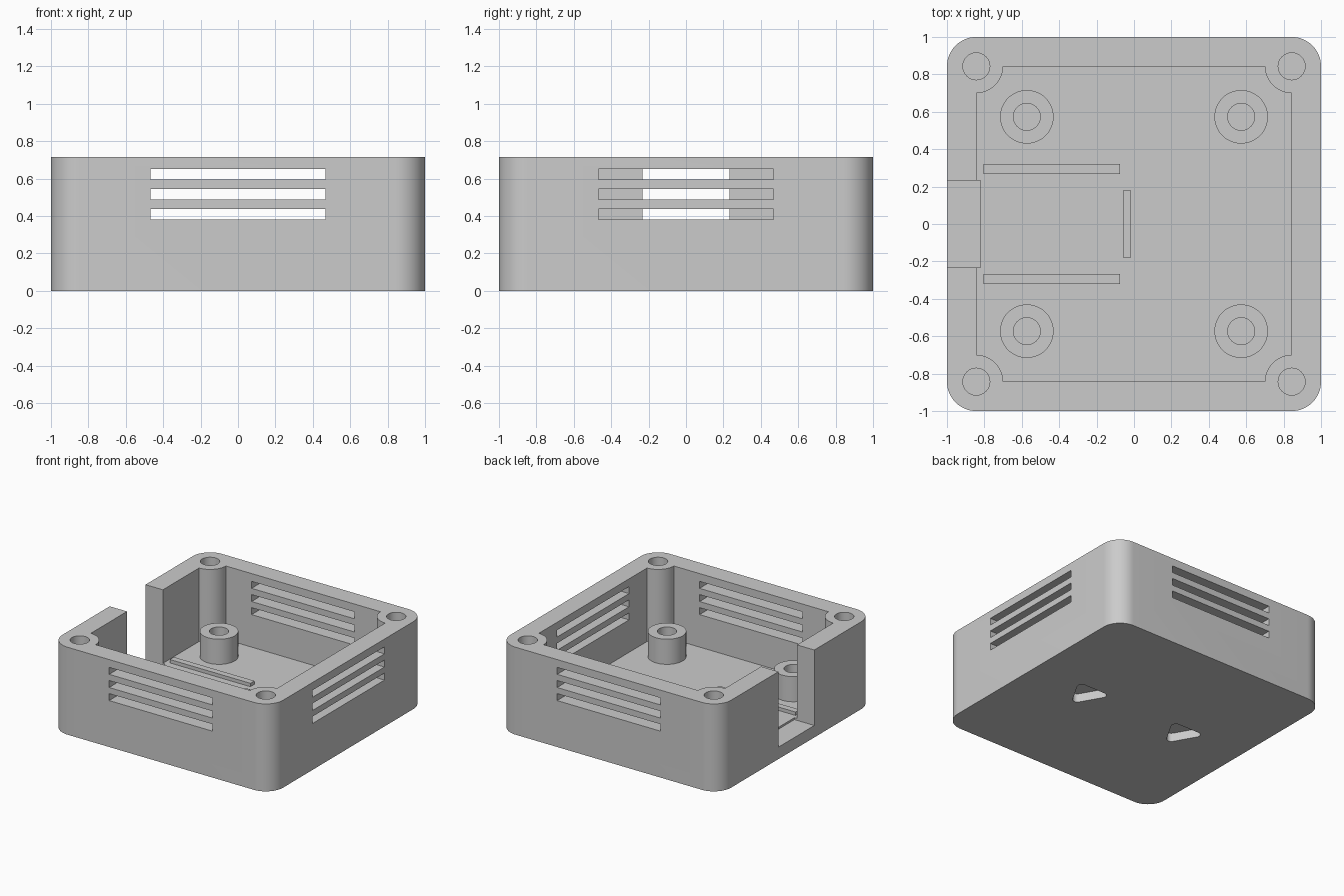
import bpy
import bmesh
from math import cos, sin, pi, radians

default = bpy.data.objects.get("Cube")
if default:
    bpy.data.objects.remove(default)

H, FLOOR = 0.716, 0.114        # body height, floor thickness
C = 0.843                      # corner centres and inner wall
POST, BORE = 0.143, 0.072      # post and screw hole radii
STAND = 0.573                  # standoff position

grey = bpy.data.materials.new("light_grey")
grey.use_nodes = True
colour = (0.6, 0.6, 0.6, 1)
grey.diffuse_color = colour
grey.node_tree.nodes["Principled BSDF"].inputs["Base Color"].default_value = colour


def arc(cx, cy, r, start, end, n):
    steps = [start + (end - start) * i / n for i in range(n + 1)]
    return [(cx + r * cos(radians(a)), cy + r * sin(radians(a))) for a in steps]


def circle(cx, cy, r):
    return arc(cx, cy, r, 0, 360, 48)[:-1]


def rect(x0, x1, y0, y1):
    return [(x0, y0), (x1, y0), (x1, y1), (x0, y1)]


def prism(name, outline, z0, z1):
    """Extrude a flat outline between two heights."""
    bm = bmesh.new()
    base = bm.faces.new([bm.verts.new((x, y, z0)) for x, y in outline])
    top = bmesh.ops.extrude_face_region(bm, geom=[base])["geom"]
    for v in top:
        if isinstance(v, bmesh.types.BMVert):
            v.co.z = z1
    bmesh.ops.recalc_face_normals(bm, faces=bm.faces[:])
    mesh = bpy.data.meshes.new(name)
    bm.to_mesh(mesh)
    bm.free()
    obj = bpy.data.objects.new(name, mesh)
    bpy.context.collection.objects.link(obj)
    mesh.materials.append(grey)
    return obj


def activate(obj):
    bpy.ops.object.select_all(action="DESELECT")
    obj.select_set(True)
    bpy.context.view_layer.objects.active = obj


def cut(obj, outline, z0, z1):
    """Subtract a prism from the object."""
    cutter = prism("cutter", outline, z0, z1)
    cutter.hide_render = True
    activate(obj)
    mod = obj.modifiers.new("cut", "BOOLEAN")
    mod.operation = "DIFFERENCE"
    mod.solver = "EXACT"
    mod.object = cutter
    bpy.ops.object.modifier_apply(modifier=mod.name)
    bpy.data.objects.remove(cutter)


def smooth(obj):
    activate(obj)
    bpy.ops.object.shade_smooth_by_angle(angle=radians(30))


# Rounded body
corners = [(1, 1, 0), (-1, 1, 90), (-1, -1, 180), (1, -1, 270)]
outer, inner = [], []
for sx, sy, a in corners:
    outer += arc(sx * C, sy * C, 1 - C, a, a + 90, 16)
    # Cavity goes around each corner post
    inner += arc(sx * C, sy * C, POST, a + 270, a + 180, 16)
body = prism("case_body", outer, 0, H)
cut(body, inner, FLOOR, H + 0.1)

# Screw holes in the corner posts
for sx, sy, a in corners:
    cut(body, circle(sx * C, sy * C, BORE), FLOOR, H + 0.1)

# Cable opening in one wall
cut(body, rect(-1.1, -0.82, -0.232, 0.232), 0.098, H + 0.1)

# Vent slots through three walls
for z in (0.38, 0.487, 0.595):
    cut(body, rect(-0.467, 0.467, -1.1, 1.1), z, z + 0.057)
    cut(body, rect(0.5, 1.1, -0.467, 0.467), z, z + 0.057)

# Blind rounded triangular hanging pockets underneath
for cx in (-0.455, 0.455):
    pocket = []
    for a in (30, 150, 270):
        px, py = cx + 0.11 * cos(radians(a)), 0.11 * sin(radians(a))
        pocket += arc(px, py, 0.036, a - 60, a + 60, 8)
    cut(body, pocket, -0.1, 0.07)
smooth(body)

# Standoffs with screw holes
for sx, sy, a in corners:
    side = ("right" if sx < 0 else "left") + ("_back" if sy > 0 else "_front")
    post = prism("standoff_" + side, circle(sx * STAND, sy * STAND, POST), FLOOR - 0.005, 0.32)
    cut(post, circle(sx * STAND, sy * STAND, BORE), FLOOR, 0.5)
    smooth(post)

# Low board rails and end stop
for name, s in (("rail_back", 1), ("rail_front", -1)):
    y0, y1 = sorted((s * 0.268, s * 0.32))
    prism(name, rect(-0.805, -0.075, y0, y1), FLOOR - 0.005, 0.142)
prism("end_stop", rect(-0.06, -0.015, -0.18, 0.18), FLOOR - 0.005, 0.142)
